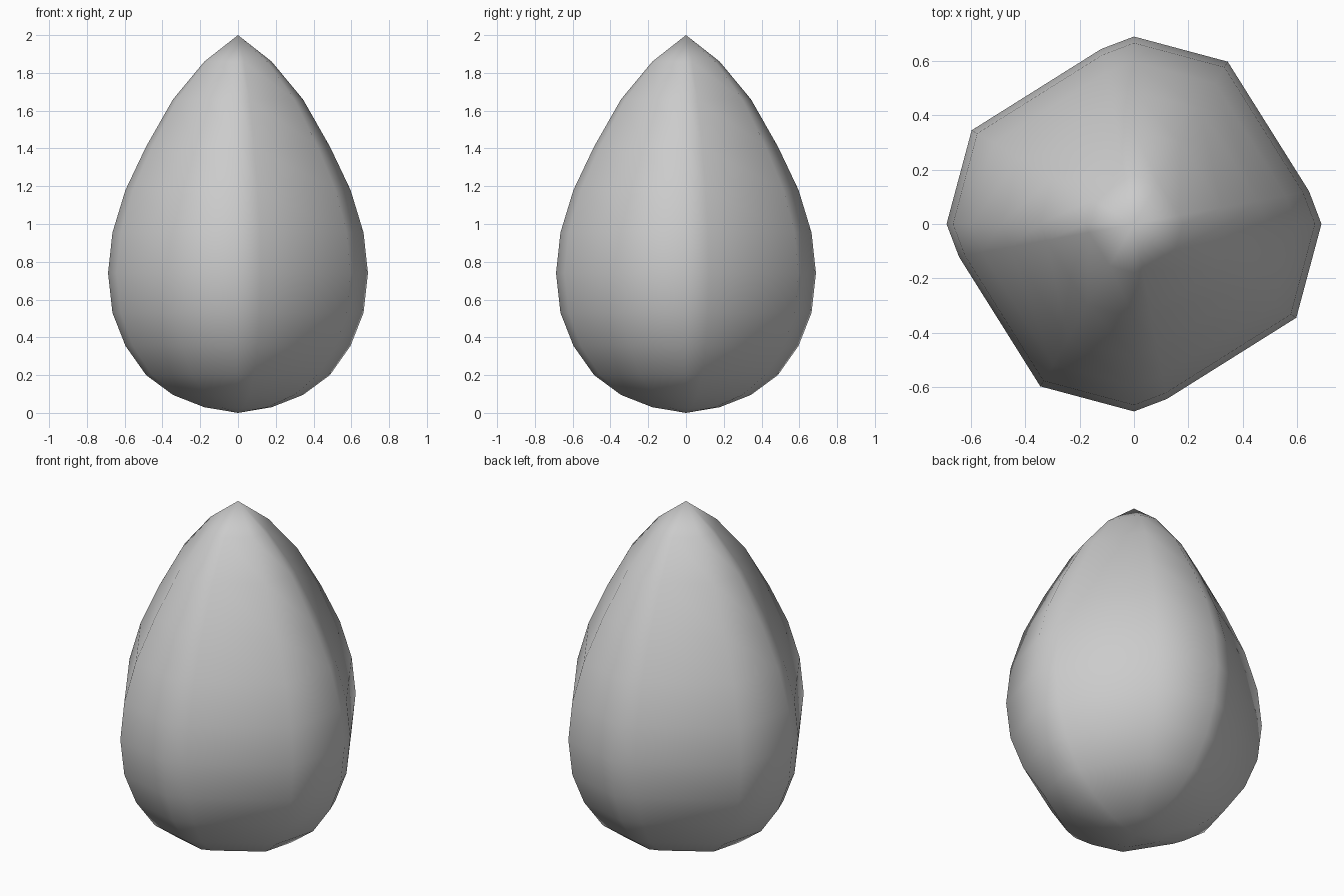
import bpy, bmesh
from math import sin, cos, radians

if "Cube" in bpy.data.objects:
    bpy.data.objects.remove(bpy.data.objects["Cube"])

# Bud profile: ring heights from tip to base; radius follows a half sine
heights = [1.86, 1.66, 1.41, 1.18, 0.955, 0.74, 0.53, 0.355, 0.20, 0.095, 0.03]
RADIUS = 0.688
# One petal's cross-section (angle, radius factor), repeated four times
petal = [(0, 1.0), (10.6, 0.95), (60, 1.0)]
section = [(a + 90 * k, f) for k in range(4) for a, f in petal]

bm = bmesh.new()
tip = bm.verts.new((0, 0, 2))
base = bm.verts.new((0, 0, 0))
rings = []
for i, z in enumerate(heights, 1):
    r = RADIUS * sin(radians(15 * i))
    rings.append([bm.verts.new((r * f * cos(radians(a)), r * f * sin(radians(a)), z))
                  for a, f in section])

n = len(section)
for j in range(n):
    k = (j + 1) % n
    bm.faces.new((tip, rings[0][j], rings[0][k]))
    for up, low in zip(rings, rings[1:]):
        bm.faces.new((up[j], low[j], low[k], up[k]))
    bm.faces.new((base, rings[-1][k], rings[-1][j]))

bmesh.ops.recalc_face_normals(bm, faces=bm.faces[:])
for f in bm.faces:
    f.smooth = True

# Closed flower bud
mesh = bpy.data.meshes.new("flower_bud")
bm.to_mesh(mesh)
bm.free()
bud = bpy.data.objects.new("flower_bud", mesh)
bpy.context.collection.objects.link(bud)
